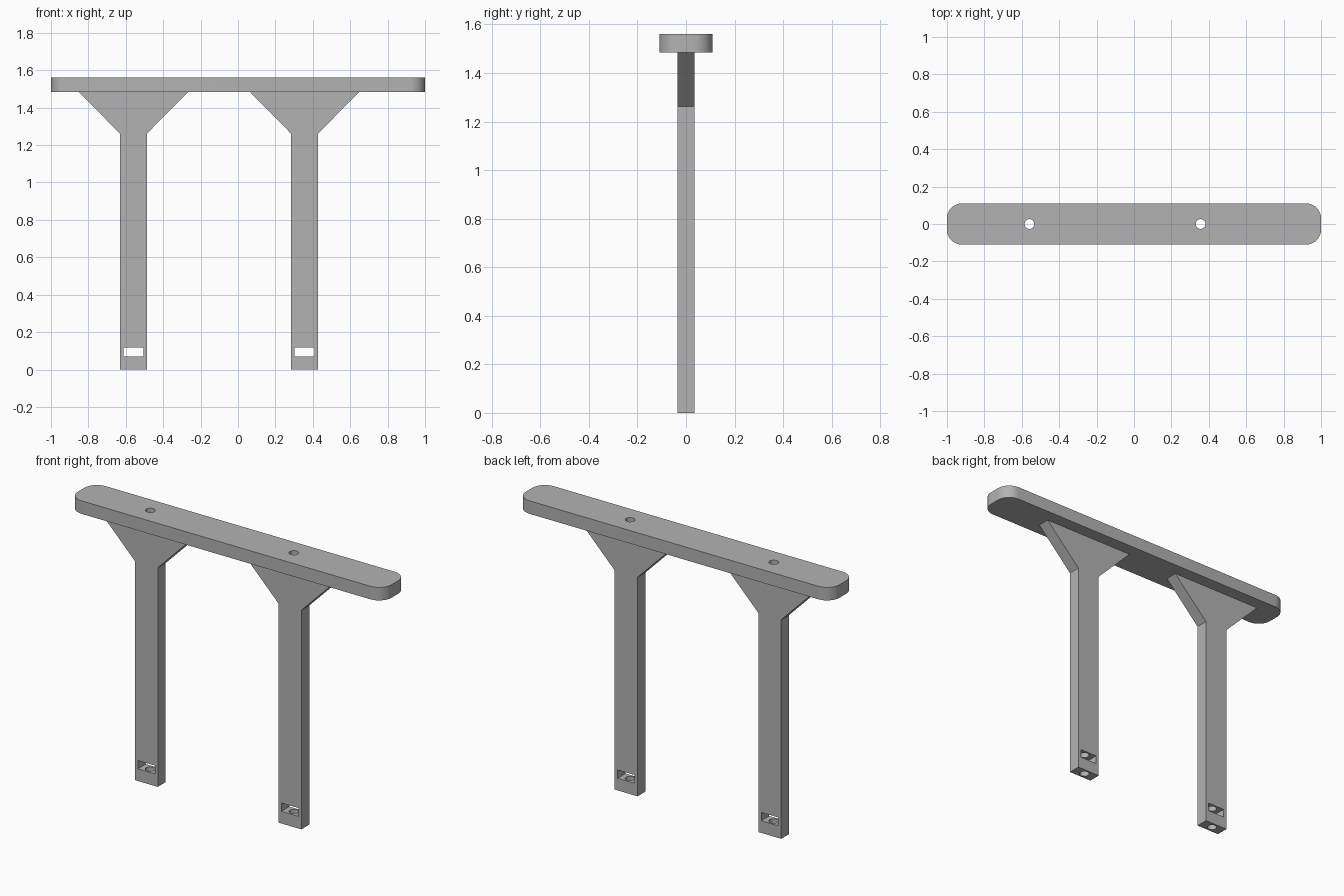
import bpy, bmesh, math
from mathutils import Vector

cube = bpy.data.objects.get("Cube")
if cube:
    bpy.data.objects.remove(cube, do_unlink=True)

GREY = (0.45, 0.45, 0.45, 1.0)
grey = bpy.data.materials.new("plain grey")
grey.use_nodes = True
grey.diffuse_color = GREY
grey.node_tree.nodes["Principled BSDF"].inputs["Base Color"].default_value = GREY

LEG_X = {"right": -0.559, "left": 0.356}
LEG_HALF, FLARE_HALF, LEG_DEPTH = 0.073, 0.293, 0.072
FLARE_Z, PLATE_Z, TOP_Z = 1.262, 1.485, 1.56
HOLE_RADIUS = 0.026


def prism(name, outline, direction):
    """Extrude a closed outline along a direction into a solid."""
    bm = bmesh.new()
    face = bm.faces.new([bm.verts.new(p) for p in outline])
    ext = bmesh.ops.extrude_face_region(bm, geom=[face])
    verts = [v for v in ext["geom"] if isinstance(v, bmesh.types.BMVert)]
    bmesh.ops.translate(bm, verts=verts, vec=Vector(direction))
    bmesh.ops.recalc_face_normals(bm, faces=bm.faces)
    mesh = bpy.data.meshes.new(name)
    bm.to_mesh(mesh)
    bm.free()
    mesh.materials.append(grey)
    obj = bpy.data.objects.new(name, mesh)
    bpy.context.collection.objects.link(obj)
    return obj


def arc(cx, cy, z, radius, start, sweep, steps):
    angles = [start + sweep * i / steps for i in range(steps + 1)]
    return [(cx + radius * math.cos(a), cy + radius * math.sin(a), z) for a in angles]


def cut(obj, cutter):
    """Subtract the cutter, then discard it."""
    mod = obj.modifiers.new("cut", "BOOLEAN")
    mod.operation, mod.solver, mod.object = "DIFFERENCE", "EXACT", cutter
    cutter.hide_render = True
    bpy.ops.object.select_all(action="DESELECT")
    obj.select_set(True)
    bpy.context.view_layer.objects.active = obj
    bpy.ops.object.modifier_apply(modifier=mod.name)
    bpy.data.objects.remove(cutter, do_unlink=True)


def bore(obj, x):
    """Vertical screw hole through the whole height."""
    ring = arc(x, 0, -0.1, HOLE_RADIUS, 0, math.tau, 32)[:-1]
    cut(obj, prism("bore_cutter", ring, (0, 0, 2)))


def smooth(obj):
    bpy.ops.object.select_all(action="DESELECT")
    obj.select_set(True)
    bpy.context.view_layer.objects.active = obj
    bpy.ops.object.shade_smooth_by_angle(angle=math.radians(30))


# Top plate with rounded corners
R, HX, HY = 0.08, 1.0, 0.11
outline = []
for i, (sx, sy) in enumerate([(1, 1), (-1, 1), (-1, -1), (1, -1)]):
    outline += arc(sx * (HX - R), sy * (HY - R), PLATE_Z, R, i * math.pi / 2, math.pi / 2, 10)
plate = prism("top_plate", outline, (0, 0, TOP_Z - PLATE_Z))

# Flared legs, each with a slot near the foot and a full-length bore
for side, x in LEG_X.items():
    half = [(LEG_HALF, 0), (LEG_HALF, FLARE_Z), (FLARE_HALF, PLATE_Z)]
    profile = half + [(-px, pz) for px, pz in reversed(half)]
    leg = prism(side + "_leg", [(x + px, -LEG_DEPTH / 2, pz) for px, pz in profile],
                (0, LEG_DEPTH, 0))
    slot = [(-0.054, 0.07), (0.054, 0.07), (0.054, 0.118), (-0.054, 0.118)]
    cut(leg, prism("slot_cutter", [(x + px, -0.2, pz) for px, pz in slot], (0, 0.4, 0)))
    bore(leg, x)
    bore(plate, x)
    smooth(leg)
smooth(plate)
